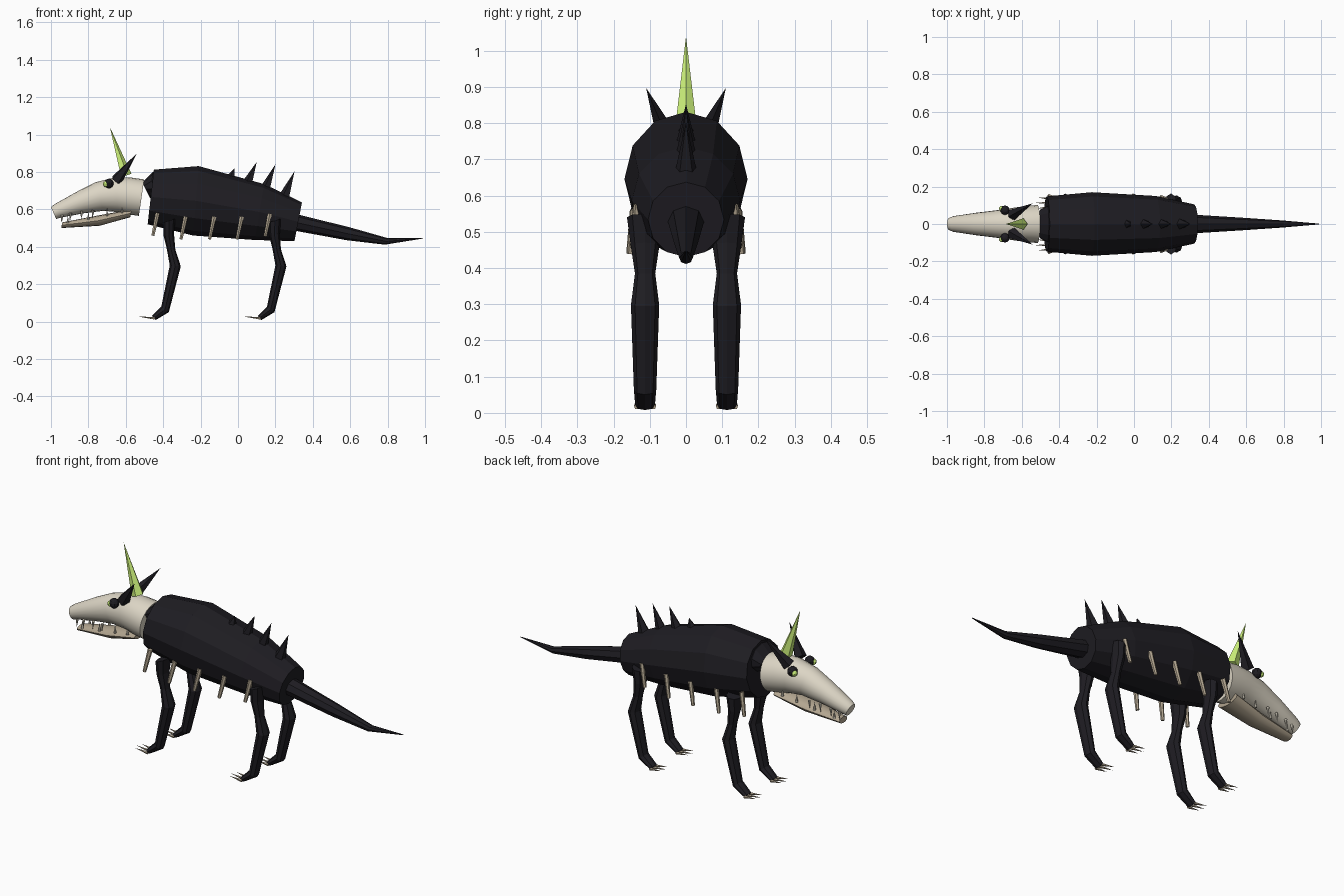
import bpy, bmesh, math
from mathutils import Vector


def material(name, color):
    m = bpy.data.materials.new(name)
    m.diffuse_color = (*color, 1)
    return m


HIDE = material("dark_hide", (0.013, 0.012, 0.016))
BONE = material("bone", (0.72, 0.67, 0.56))
TAN = material("old_bone", (0.45, 0.38, 0.28))
GLOW = material("green", (0.62, 0.9, 0.2))


def finish(name, bm, mat, smooth=False):
    bmesh.ops.recalc_face_normals(bm, faces=bm.faces)
    me = bpy.data.meshes.new(name)
    bm.to_mesh(me)
    bm.free()
    me.materials.append(mat)
    ob = bpy.data.objects.new(name, me)
    bpy.context.collection.objects.link(ob)
    if smooth:
        bpy.context.view_layer.objects.active = ob
        ob.select_set(True)
        bpy.ops.object.shade_smooth_by_angle(angle=math.radians(40))
        ob.select_set(False)
    return ob


def loft(name, rings, sides, mat, y=0, smooth=False):
    """Each ring: side-view point, opposite side-view point, half width in y."""
    bm = bmesh.new()
    loops = []
    for x1, z1, x2, z2, w in rings:
        a, b = Vector((x1, y, z1)), Vector((x2, y, z2))
        c, h = (a + b) / 2, (a - b) / 2
        loops.append([bm.verts.new(c + h * math.cos(t) + Vector((0, w * math.sin(t), 0)))
                      for t in (2 * math.pi * i / sides for i in range(sides))])
    for p, q in zip(loops, loops[1:]):
        for i in range(sides):
            j = (i + 1) % sides
            bm.faces.new((p[i], p[j], q[j], q[i]))
    bm.faces.new(loops[0])
    bm.faces.new(loops[-1])
    return finish(name, bm, mat, smooth)


def spike(name, base, tip, r1, mat, r2=0.0, sides=6):
    base, tip = Vector(base), Vector(tip)
    d = tip - base
    bm = bmesh.new()
    bmesh.ops.create_cone(bm, cap_ends=True, segments=sides, radius1=r1, radius2=r2, depth=d.length)
    ob = finish(name, bm, mat)
    ob.location = (base + tip) / 2
    ob.rotation_mode = 'QUATERNION'
    ob.rotation_quaternion = d.to_track_quat('Z', 'Y')
    return ob


def ball(name, loc, r, mat):
    bm = bmesh.new()
    bmesh.ops.create_uvsphere(bm, u_segments=10, v_segments=7, radius=r)
    finish(name, bm, mat).location = loc


# Torso, neck and tail
loft("torso", [(-0.45, 0.812, -0.483, 0.52, 0.148), (-0.21, 0.831, -0.24, 0.46, 0.17),
               (0.14, 0.735, 0.09, 0.436, 0.15), (0.342, 0.637, 0.302, 0.43, 0.105)], 12, HIDE)
loft("neck", [(-0.36, 0.80, -0.36, 0.62, 0.11), (-0.455, 0.80, -0.47, 0.66, 0.10),
              (-0.512, 0.745, -0.485, 0.69, 0.08)], 10, HIDE)
loft("tail", [(0.29, 0.58, 0.28, 0.49, 0.052), (0.60, 0.503, 0.58, 0.435, 0.033),
              (0.80, 0.446, 0.785, 0.411, 0.019), (0.99, 0.448, 0.99, 0.444, 0.002)], 8, HIDE)

# Skull and lower jaw
loft("skull", [(-1.0, 0.612, -0.972, 0.548, 0.034), (-0.98, 0.628, -0.95, 0.555, 0.042),
               (-0.86, 0.695, -0.83, 0.578, 0.06), (-0.76, 0.745, -0.72, 0.592, 0.073),
               (-0.66, 0.77, -0.64, 0.585, 0.086), (-0.58, 0.771, -0.59, 0.573, 0.095),
               (-0.502, 0.76, -0.53, 0.565, 0.102)], 20, BONE, smooth=True)
loft("lower_jaw", [(-0.94, 0.53, -0.945, 0.50, 0.033), (-0.76, 0.565, -0.74, 0.512, 0.052),
                   (-0.57, 0.60, -0.575, 0.558, 0.07)], 12, TAN, smooth=True)

# Forehead horn and back spines
spike("horn", (-0.6, 0, 0.78), (-0.685, 0, 1.04), 0.032, GLOW, sides=5)
for x, z, tx, tz in [(-0.04, 0.76, -0.018, 0.82), (0.05, 0.735, 0.10, 0.853),
                     (0.145, 0.705, 0.20, 0.84), (0.25, 0.67, 0.302, 0.803)]:
    spike("back_spine", (x, 0, z), (tx, 0, tz), 0.03, HIDE, sides=5)

for s in (-1, 1):
    # Ears, eyes and teeth
    spike("ear", (-0.65, s * 0.05, 0.755), (-0.542, s * 0.11, 0.897), 0.033, HIDE, sides=5)
    ball("eye_socket", (-0.69, s * 0.074, 0.738), 0.026, HIDE)
    ball("eye", (-0.706, s * 0.082, 0.735), 0.016, GLOW)
    for x, y, z in [(-0.94, 0.032, 0.57), (-0.895, 0.04, 0.58), (-0.835, 0.045, 0.59), (-0.775, 0.052, 0.595)]:
        spike("upper_tooth", (x, s * y, z), (x - 0.004, s * y, z - 0.045), 0.008, BONE)
    for x in (-0.91, -0.80, -0.70, -0.62):
        y = 0.028 + (x + 0.94) * 0.1
        z = 0.53 + (x + 0.94) * 0.19
        spike("lower_tooth", (x, s * y, z - 0.01), (x, s * y, z + 0.035), 0.007, BONE)

    # Exposed ribs
    for x, z, y in [(-0.43, 0.58, 0.137), (-0.28, 0.56, 0.14), (-0.127, 0.56, 0.142),
                    (0.02, 0.56, 0.14), (0.17, 0.575, 0.132)]:
        spike("rib", (x, s * y, z), (x - 0.025, s * (y + 0.014), z - 0.12), 0.013, TAN, 0.009, 6)

    # Legs with claws
    for name, ox in (("front", 0), ("hind", 0.565)):
        y = s * 0.113
        loft(name + "_leg", [(-0.40, 0.53, -0.335, 0.55, 0.05), (-0.398, 0.46, -0.342, 0.47, 0.04),
                             (-0.38, 0.385, -0.335, 0.385, 0.028), (-0.365, 0.30, -0.306, 0.295, 0.039),
                             (-0.41, 0.08, -0.37, 0.05, 0.031), (-0.46, 0.03, -0.44, 0.008, 0.027)],
             8, HIDE, y)
        leg = bpy.context.collection.objects[-1]
        leg.location.x = ox
        for k in (-1, 0, 1):
            cy = y + k * 0.023
            spike(name + "_claw", (-0.445 + ox, cy, 0.017), (-0.53 + ox + abs(k) * 0.012, cy + k * 0.006, 0.026),
                  0.008, TAN, sides=5)
